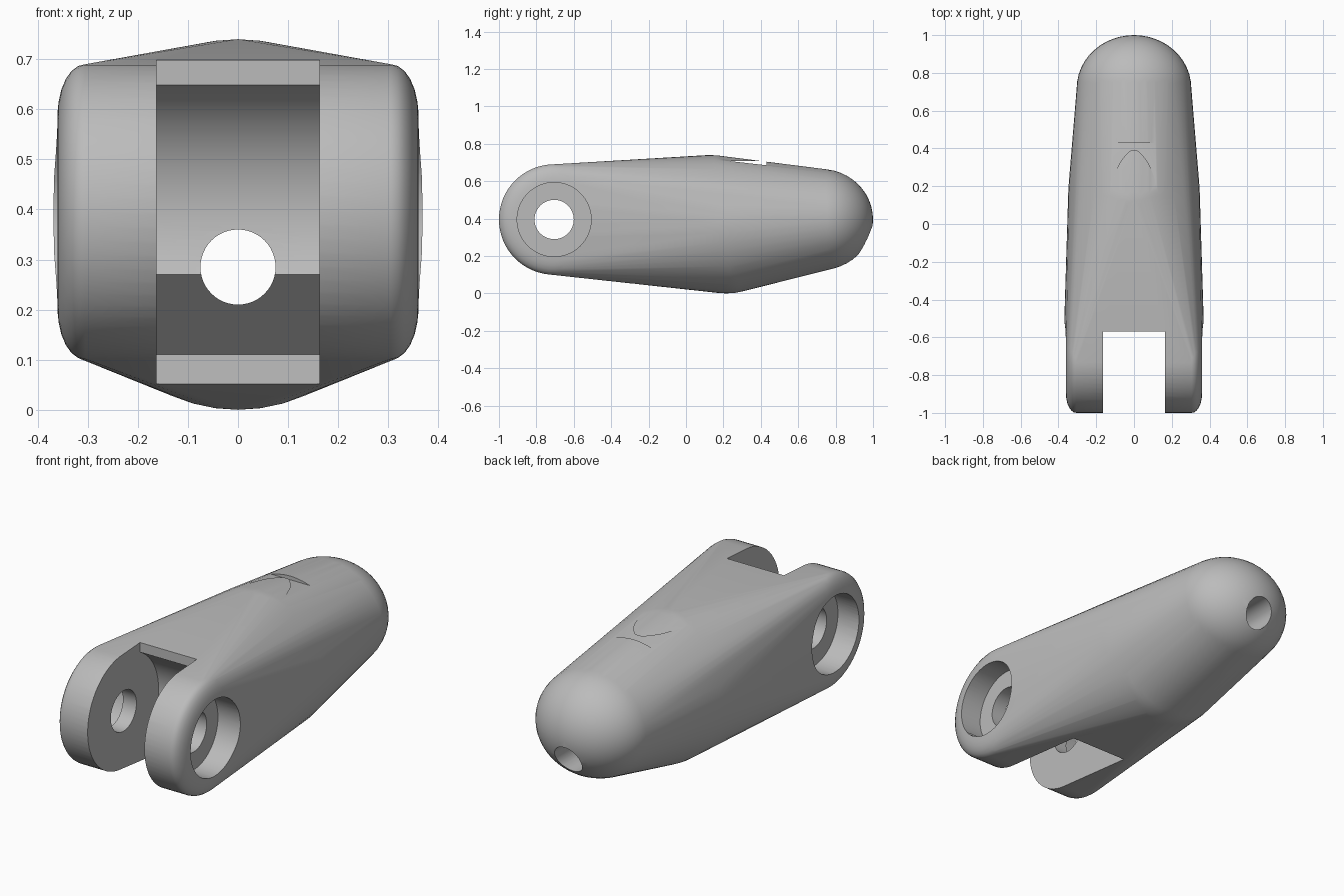
import bpy, bmesh
from math import sin, cos, pi, tau, sqrt, radians

cube = bpy.data.objects.get("Cube")
if cube:
    bpy.data.objects.remove(cube, do_unlink=True)

PIVOT_Y, PIVOT_Z = -0.705, 0.395
KNUCKLE_R = 0.295

grey = bpy.data.materials.new("light grey")
grey.use_nodes = True
GREY = (0.5, 0.5, 0.5, 1)
grey.diffuse_color = GREY
grey.node_tree.nodes["Principled BSDF"].inputs["Base Color"].default_value = GREY


def add_object(name, bm):
    bmesh.ops.recalc_face_normals(bm, faces=bm.faces)
    mesh = bpy.data.meshes.new(name)
    bm.to_mesh(mesh)
    bm.free()
    mesh.materials.append(grey)
    obj = bpy.data.objects.new(name, mesh)
    bpy.context.collection.objects.link(obj)
    return obj


def prism(name, profile, start, end, axis="x"):
    """Extrude a closed 2D profile along x (profile in y, z) or y (profile in x, z)."""
    bm = bmesh.new()
    place = {"x": lambda p: (start, p[0], p[1]), "y": lambda p: (p[0], start, p[1])}[axis]
    face = bm.faces.new([bm.verts.new(place(p)) for p in profile])
    new = bmesh.ops.extrude_face_region(bm, geom=[face])["geom"]
    shift = (end - start, 0, 0) if axis == "x" else (0, end - start, 0)
    bmesh.ops.translate(bm, vec=shift, verts=[v for v in new if isinstance(v, bmesh.types.BMVert)])
    return add_object(name, bm)


def circle(cx, cy, r, count=48):
    return [(cx + r * cos(tau * i / count), cy + r * sin(tau * i / count)) for i in range(count)]


def ellipsoid(center, radii, lean=0.0, rings=24, count=48):
    points = []
    for j in range(rings + 1):
        a = pi * j / rings
        for i in range(count):
            b = tau * i / count
            x, y, z = sin(a) * cos(b), sin(a) * sin(b), cos(a)
            points.append((center[0] + radii[0] * x,
                           center[1] + radii[1] * y + lean * z,
                           center[2] + radii[2] * z))
    return points


# Body: taut skin around a rounded knuckle disc, a swollen middle and a domed tip
rim = [(KNUCKLE_R - 0.1 + 0.1 * cos(radians(t)), 0.305 + 0.055 * sin(radians(t)))
       for t in range(0, 91, 15)]
cap = [(0.1, 0.371), (0.0, 0.375)]
points = ellipsoid((0, 0.17, 0.37), (0.348, 0.37, 0.37), lean=-0.045)
points += ellipsoid((0, 0.72, 0.395), (0.303, 0.28, 0.27))
for side in (-1, 1):
    for r, x in rim + cap:
        points += [(side * x, y, z) for y, z in circle(PIVOT_Y, PIVOT_Z, r, 64)]

bm = bmesh.new()
for p in points:
    bm.verts.new(p)
bmesh.ops.remove_doubles(bm, verts=bm.verts, dist=0.0005)
bmesh.ops.convex_hull(bm, input=bm.verts)
bmesh.ops.delete(bm, geom=[v for v in bm.verts if not v.link_faces], context="VERTS")
body = add_object("finger_segment_body", bm)

# Hinge slot: straight at the top, hollowed round the pivot, relieved underneath
gap_r = 0.287
arc = []
for i in range(25):
    a = radians(62 - i * (62 + 25.8) / 24)
    arc.append((PIVOT_Y + gap_r * cos(a), PIVOT_Z + gap_r * sin(a)))
slot = [(-1.2, 0.9), (arc[0][0], 0.9)] + arc + [(-0.27, 0.11), (-0.28, -0.1), (-1.2, -0.1)]
cutters = [prism("slot_cutter", slot, -0.163, 0.163)]

# Pin hole and the wide recess on each outer face
cutters.append(prism("pin_cutter", circle(PIVOT_Y, PIVOT_Z, 0.105), -0.6, 0.6))
for side, name in ((-1, "right"), (1, "left")):
    cutters.append(prism(name + "_recess_cutter", circle(PIVOT_Y, PIVOT_Z, 0.198, 64),
                         side * 0.24, side * 0.6))

# Cord tunnel through the length, and the shallow wedge notch on top
cutters.append(prism("cord_cutter", circle(0, 0.285, 0.075), -0.6, 1.2, "y"))
cutters.append(prism("notch_cutter", [(0.22, 0.709), (0.43, 0.709), (0.43, 0.685)], -0.135, 0.135))

bpy.context.view_layer.objects.active = body
body.select_set(True)
for cutter in cutters:
    mod = body.modifiers.new(cutter.name, "BOOLEAN")
    mod.operation = "DIFFERENCE"
    mod.solver = "EXACT"
    mod.object = cutter
    bpy.ops.object.modifier_apply(modifier=mod.name)
    bpy.data.objects.remove(cutter, do_unlink=True)

bpy.ops.object.select_all(action="DESELECT")
body.select_set(True)
bpy.ops.object.shade_smooth_by_angle(angle=radians(30))
